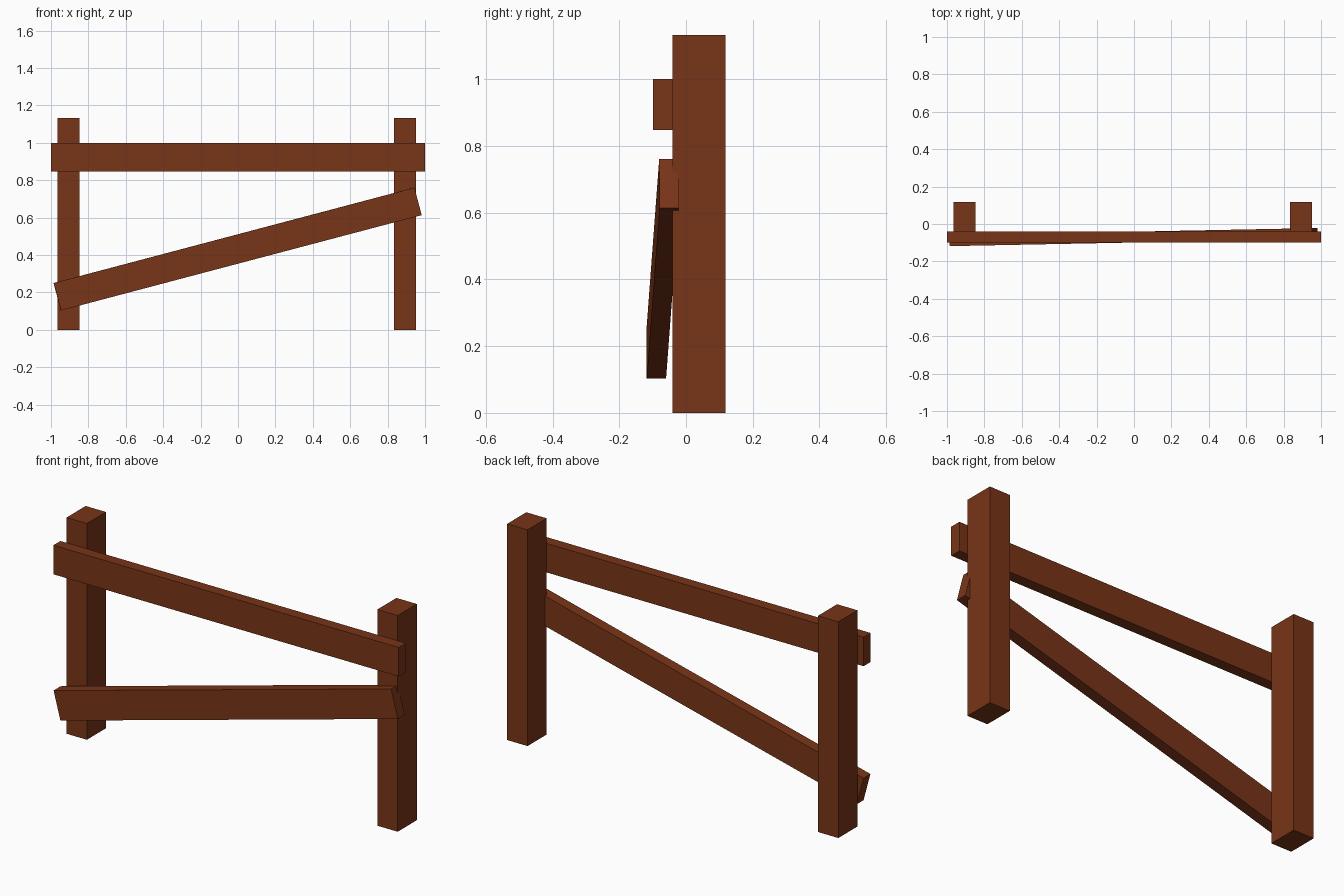
import bpy
from math import radians

if "Cube" in bpy.data.objects:
    bpy.data.objects.remove(bpy.data.objects["Cube"])

wood = bpy.data.materials.new("brown_wood")
wood.diffuse_color = (0.19, 0.035, 0.009, 1)
wood.use_nodes = True
wood.node_tree.nodes["Principled BSDF"].inputs["Base Color"].default_value = wood.diffuse_color


def beam(name, center, size, rotation=(0, 0, 0)):
    bpy.ops.mesh.primitive_cube_add(size=1, location=center, rotation=rotation)
    obj = bpy.context.object
    obj.name = name
    obj.scale = size
    obj.data.materials.append(wood)
    return obj


# Upright posts
for name, x in (("left_post", -0.906), ("right_post", 0.894)):
    beam(name, (x, 0.039, 0.566), (0.118, 0.158, 1.132))

# Level top rail across the front of the posts
beam("top_rail", (0, -0.07, 0.924), (2, 0.058, 0.152))

# Fallen lower rail, sloping up and slightly back towards the right
beam("sloping_rail", (-0.002, -0.07, 0.432), (1.995, 0.058, 0.152),
     (0, radians(-14.8), radians(1.13)))
